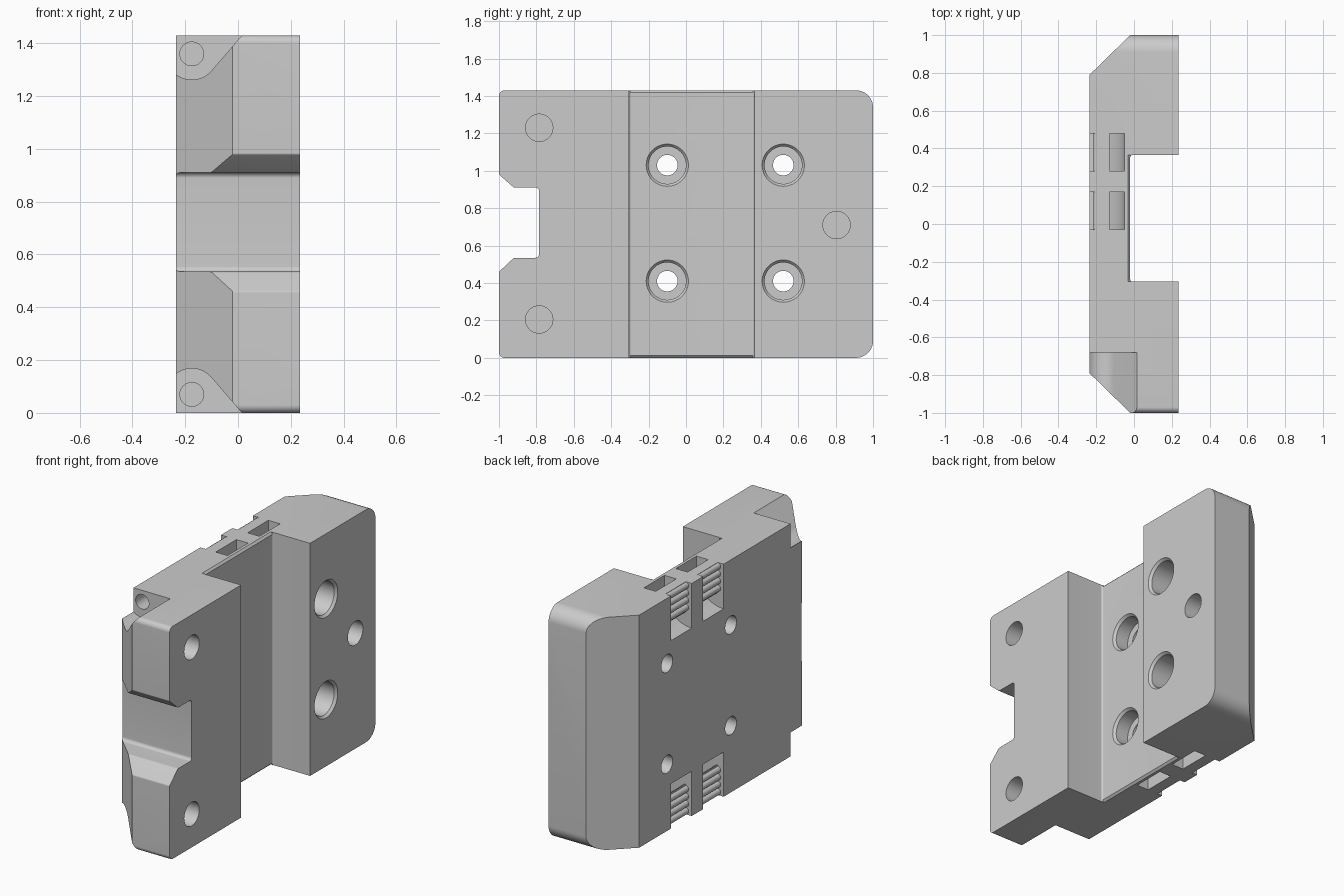
import bpy, bmesh, math
from mathutils import Vector

if "Cube" in bpy.data.objects:
    bpy.data.objects.remove(bpy.data.objects["Cube"])

H = 1.43          # height
X0, X1 = -0.235, 0.235
FLOOR = -0.02     # depth of the broad channel

grey = bpy.data.materials.new("plain grey")
grey.diffuse_color = (0.6, 0.6, 0.6, 1)
grey.use_nodes = True
grey.node_tree.nodes["Principled BSDF"].inputs["Base Color"].default_value = grey.diffuse_color

# local (a, b, along) to world, per extrusion axis
AXES = {"x": lambda a, b, t: (t, a, b),
        "y": lambda a, b, t: (a, t, b),
        "z": lambda a, b, t: (a, b, t)}


def loft(name, rings, axis):
    """Closed solid through rings of (a, b) points, each at a position along the axis."""
    bm = bmesh.new()
    loops = [[bm.verts.new(AXES[axis](a, b, t)) for a, b in pts] for pts, t in rings]
    n = len(loops[0])
    for lo, hi in zip(loops, loops[1:]):
        for i in range(n):
            bm.faces.new((lo[i], lo[(i + 1) % n], hi[(i + 1) % n], hi[i]))
    bm.faces.new(loops[0])
    bm.faces.new(loops[-1])
    bmesh.ops.recalc_face_normals(bm, faces=bm.faces)
    mesh = bpy.data.meshes.new(name)
    bm.to_mesh(mesh)
    bm.free()
    mesh.materials.append(grey)
    ob = bpy.data.objects.new(name, mesh)
    bpy.context.collection.objects.link(ob)
    return ob


def prism(name, pts, axis, lo, hi):
    return loft(name, [(pts, lo), (pts, hi)], axis)


def arc(a, b, r, start, end, n):
    angles = [math.radians(start + (end - start) * i / n) for i in range(n + 1)]
    return [(a + r * math.cos(t), b + r * math.sin(t)) for t in angles]


def hole(name, a, b, steps, axis):
    """Stepped round cutter; steps are (position, radius)."""
    return loft(name, [(arc(a, b, r, 0, 352.5, 47), t) for t, r in steps], axis)


def rounded(corners, n=8):
    """Polygon from (a, b, fillet radius) corners."""
    out = []
    for i, (a, b, r) in enumerate(corners):
        p = Vector((a, b))
        if not r:
            out.append((a, b))
            continue
        d0 = (Vector(corners[i - 1][:2]) - p).normalized()
        d1 = (Vector(corners[(i + 1) % len(corners)][:2]) - p).normalized()
        half = d0.angle(d1) / 2
        centre = p + (d0 + d1).normalized() * (r / math.sin(half))
        s = p + d0 * (r / math.tan(half)) - centre
        e = p + d1 * (r / math.tan(half)) - centre
        for k in range(n + 1):
            v = s.lerp(e, k / n).normalized() * r + centre
            out.append((v.x, v.y))
    return out


def boolean(ob, tool, operation):
    mod = ob.modifiers.new("cut", "BOOLEAN")
    mod.object, mod.operation, mod.solver = tool, operation, "EXACT"
    bpy.context.view_layer.objects.active = ob
    bpy.ops.object.modifier_apply(modifier=mod.name)
    bpy.data.objects.remove(tool)


# body: plan profile with chamfered rear edges and the broad channel
plan = rounded([(X1, -1, 0), (FLOOR, -1, 0), (X0, -0.79, 0), (X0, 0.79, 0),
                (FLOOR, 1, 0), (X1, 1, 0), (X1, 0.365, 0), (FLOOR, 0.365, 0.012),
                (FLOOR, -0.305, 0.012), (X1, -0.305, 0)])
body = prism("mounting_block", plan, "z", -0.1, H + 0.1)

# side outline: rounded corners and the flared front slot
side = rounded([(-1, 0, 0.03), (1, 0, 0.09), (1, H, 0.09), (-1, H, 0.03),
                (-1, 0.98, 0.01), (-0.92, 0.91, 0.02), (-0.785, 0.91, 0.02),
                (-0.785, 0.535, 0.02), (-0.92, 0.535, 0.02), (-1, 0.46, 0.01)])
boolean(body, prism("side_outline", side, "x", -0.4, 0.4), "INTERSECT")

cutters = []

# cable tie channel: curved tunnel around a ribbed bar
ribs = []
for k in range(4):
    ribs += arc(-0.195, 1.408 - 0.045 * k, 0.02, 90, 270, 8)
tie = ([(-0.05, 1.5)] + arc(X0, 1.34, 0.185, 0, -90, 12) + [(-0.3, 1.155), (-0.3, 1.5), (-0.195, 1.5)]
       + ribs + arc(X0, 1.34, 0.105, -67, 0, 8) + [(-0.13, 1.5)])

# front corner pocket: round seat with a sloping side
pocket = (arc(-0.175, 1.36, 0.098, 180, 318, 20)
          + [(0.015, H), (0.015, 1.5), (-0.3, 1.5), (-0.3, 1.36)])

for flip in (False, True):
    def mirror(pts):
        return [(a, H - b) for a, b in pts] if flip else pts

    for y in (-0.03, 0.28):
        cutters.append(prism("tie_channel", mirror(tie), "y", y, y + 0.2))
    cutters.append(prism("corner_pocket", mirror(pocket), "y", -1.1, -0.68))
    z = H - 1.36 if flip else 1.36
    cutters.append(hole("corner_screw_hole", -0.175, z, [(-0.75, 0.045), (-0.4, 0.045)], "y"))
    # softened channel floor edge
    edge = mirror([(FLOOR + 0.001, H - 0.013), (FLOOR + 0.001, H + 0.001), (FLOOR - 0.013, H + 0.001)])
    cutters.append(prism("floor_edge", edge, "y", -0.304, 0.364))

# counterbored through holes
for y, face in ((-0.1, FLOOR), (0.52, X1)):
    for z in (0.41, 1.03):
        cutters.append(hole("bolt_hole", y, z, [(face + 0.01, 0.113), (face, 0.113), (face - 0.015, 0.1),
                                                (-0.12, 0.1), (-0.12, 0.055), (-0.3, 0.055)], "x"))

# blind dowel holes
for y, z in ((-0.785, 0.205), (-0.785, 1.23), (0.805, 0.71)):
    cutters.append(hole("dowel_hole", y, z, [(0.3, 0.073), (0.0, 0.073)], "x"))

for c in cutters:
    boolean(body, c, "DIFFERENCE")

bpy.ops.object.select_all(action="DESELECT")
body.select_set(True)
bpy.context.view_layer.objects.active = body
bpy.ops.object.shade_smooth_by_angle(angle=math.radians(30))
